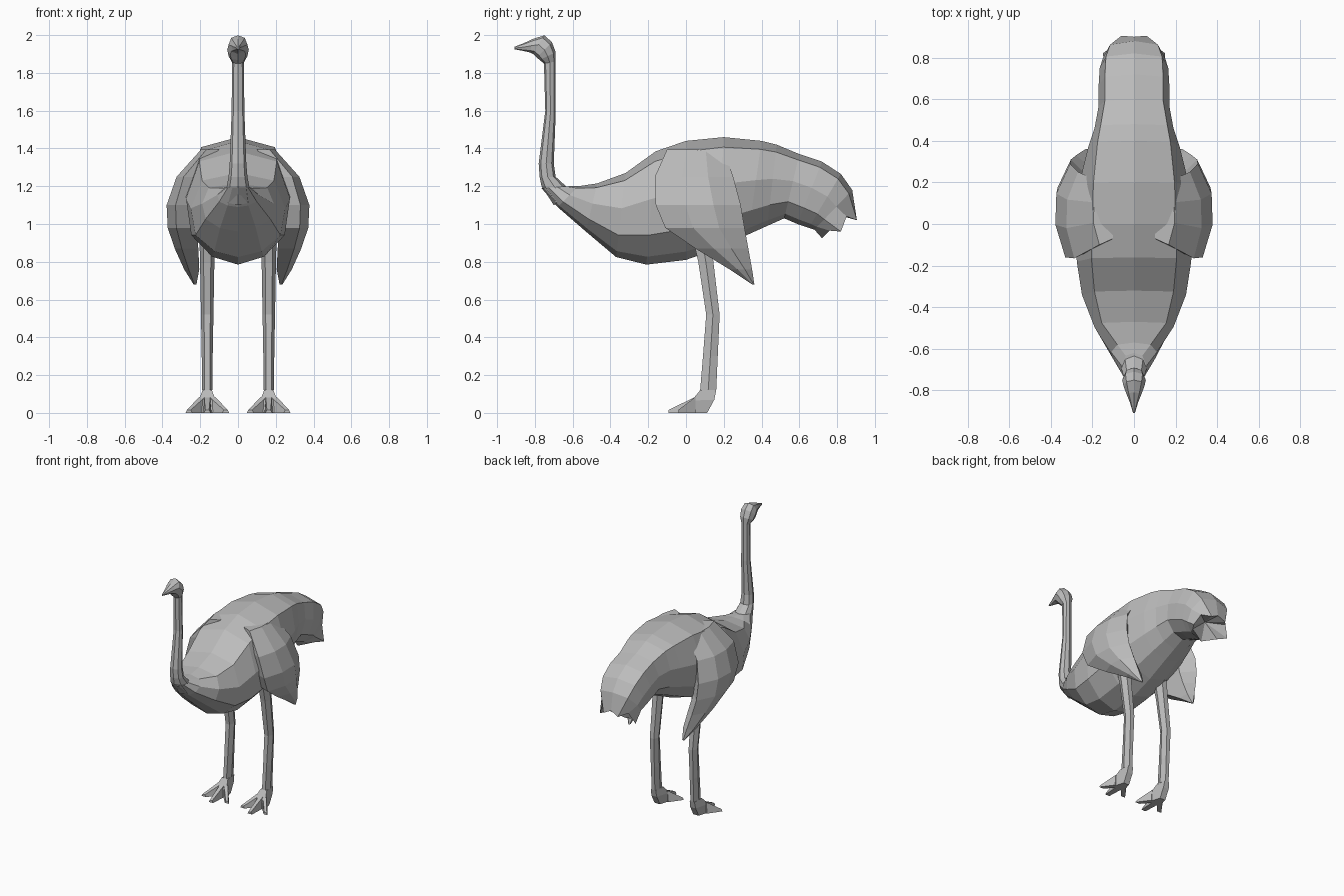
import bpy, bmesh
from mathutils import Vector

grey = bpy.data.materials.new("feather_grey")
grey.diffuse_color = (0.5, 0.5, 0.5, 1)


def finish(name, bm):
    bmesh.ops.remove_doubles(bm, verts=bm.verts, dist=0.0005)
    bmesh.ops.recalc_face_normals(bm, faces=bm.faces)
    me = bpy.data.meshes.new(name)
    bm.to_mesh(me)
    bm.free()
    me.materials.append(grey)
    ob = bpy.data.objects.new(name, me)
    bpy.context.collection.objects.link(ob)
    return ob


def loft(name, rings, recess=None, mirror=False):
    """Skin closed rings of points; recess pulls the centre of the last cap inward."""
    bm = bmesh.new()
    rows = [[bm.verts.new(p) for p in r] for r in rings]
    n = len(rows[0])
    for a, b in zip(rows, rows[1:]):
        for i in range(n):
            j = (i + 1) % n
            bm.faces.new((a[i], a[j], b[j], b[i]))
    bm.faces.new(rows[0])
    if recess:
        c = bm.verts.new(recess)
        for i in range(n):
            bm.faces.new((rows[-1][i], rows[-1][(i + 1) % n], c))
    else:
        bm.faces.new(rows[-1])
    ob = finish(name, bm)
    if mirror:
        ob.modifiers.new("mirror", 'MIRROR')
    return ob


def section(top, bottom, half):
    """Symmetric ring between a top and a bottom (y, z); half = [(x, t)] for one side."""
    def pt(x, t):
        return Vector((x, top[0] + (bottom[0] - top[0]) * t, top[1] + (bottom[1] - top[1]) * t))
    side = [pt(x, t) for x, t in half]
    return [pt(0, 0)] + side + [pt(0, 1)] + [Vector((-p.x, p.y, p.z)) for p in reversed(side)]


def body_section(ty, tz, by, bz, w, a):
    return section((ty, tz), (by, bz), [(a, .09), (w, .42), (w * .9, .74), (w * .5, .93)])


# body from the neck base to the tail: top y, z, bottom y, z, half width, back crease
body = [body_section(*s) for s in (
    (-.62, 1.20, -.765, 1.19, .06, .04),
    (-.57, 1.20, -.68, 1.09, .11, .08),
    (-.47, 1.215, -.53, .96, .19, .155),
    (-.32, 1.27, -.37, .825, .25, .19),
    (-.16, 1.385, -.21, .785, .275, .205),
    (0, 1.44, 0, .81, .28, .20),
    (.2, 1.46, .17, .87, .265, .195),
    (.4, 1.44, .33, .945, .22, .175),
    (.48, 1.42, .43, .99, .19, .16),
    (.60, 1.37, .52, 1.03, .17, .14),
    (.72, 1.33, .59, 1.00, .17, .14),
    (.82, 1.265, .65, .98, .165, .135),
    (.88, 1.18, .68, .97, .15, .115))]
# ragged tail tips
tail = [(.06, .905, 1.02), (.11, .85, 1.04), (.15, .82, .96), (.11, .76, .965), (.07, .72, .92)]
body.append([Vector((0, .895, 1.06))] + [Vector(p) for p in tail] + [Vector((0, .71, .96))]
            + [Vector((-x, y, z)) for x, y, z in reversed(tail)])
# tail ring needs one fewer point to match the body rings
body[-1] = body[-1][1:6] + body[-1][6:]
body[-1] = [Vector((0, .90, 1.05))] + [Vector(p) for p in tail[:4]] + [Vector((0, .72, .925))] \
    + [Vector((-x, y, z)) for x, y, z in reversed(tail[:4])]
loft("body", body, recess=(0, .76, 1.06))

# neck, head and beak: back y, z, front y, z, half width
neck = ((-.58, 1.18, -.70, 1.10, .075), (-.63, 1.195, -.765, 1.20, .06),
        (-.69, 1.25, -.775, 1.25, .05), (-.70, 1.32, -.78, 1.32, .044),
        (-.69, 1.58, -.745, 1.60, .034), (-.69, 1.86, -.752, 1.85, .031),
        (-.69, 1.91, -.775, 1.868, .05), (-.71, 1.963, -.79, 1.882, .057),
        (-.75, 1.999, -.81, 1.90, .05), (-.81, 1.98, -.825, 1.908, .036),
        (-.86, 1.957, -.86, 1.916, .019), (-.908, 1.938, -.908, 1.925, .005))
loft("neck_and_head", [section((a, b), (c, d), [(w * .72, .14), (w, .5), (w * .72, .86)])
                       for a, b, c, d, w in neck])

# drooping wings: z, front y, rear y, outer x, inner x
wing = ((1.395, -.10, .20, .195, .10), (1.25, -.165, .25, .325, .20),
        (1.10, -.16, .29, .378, .22), (.98, -.11, .31, .372, .22),
        (.87, .05, .33, .335, .21), (.76, .23, .35, .285, .205),
        (.68, .35, .362, .235, .22))
rings = []
for z, f, r, o, i in wing:
    d = o - i
    rings.append([(i, f + (r - f) * .1, z), (o - d * .3, f, z), (o, f + (r - f) * .35, z),
                  (o - d * .03, f + (r - f) * .68, z), (o - d * .45, r, z),
                  (i, f + (r - f) * .8, z)])
loft("wing", rings, mirror=True)

# legs: z, front y, rear y, half width
leg = ((.95, .03, .13, .042), (.80, .065, .145, .038), (.52, .107, .178, .033),
       (.30, .09, .168, .029), (.12, .075, .16, .027))
rings = []
for z, f, r, w in leg:
    m = (f + r) / 2
    x = .163
    rings.append([(x - w * .5, f, z), (x + w * .5, f, z), (x + w, m, z),
                  (x + w * .5, r, z), (x - w * .5, r, z), (x - w, m, z)])
loft("leg", rings, mirror=True)

# heel block under each leg
loft("heel", [[(.138, .075, .12), (.188, .075, .12), (.183, .16, .12), (.143, .16, .12)],
              [(.118, .03, .065), (.208, .03, .065), (.186, .15, .07), (.14, .15, .07)],
              [(.115, .02, 0), (.211, .02, 0), (.186, .112, 0), (.14, .112, 0)]], mirror=True)

# three flat toes per foot: root x, tip x, tip y
for name, rx, tx, ty in (("inner_toe", .137, .065, -.04), ("middle_toe", .163, .163, -.092),
                         ("outer_toe", .189, .26, -.04)):
    loft(name, [[(rx - .024, .05, 0), (rx + .024, .05, 0), (rx + .016, .05, .085), (rx - .016, .05, .085)],
                [(tx - .018, ty, 0), (tx + .018, ty, 0), (tx + .010, ty, .016), (tx - .010, ty, .016)]],
         mirror=True)
